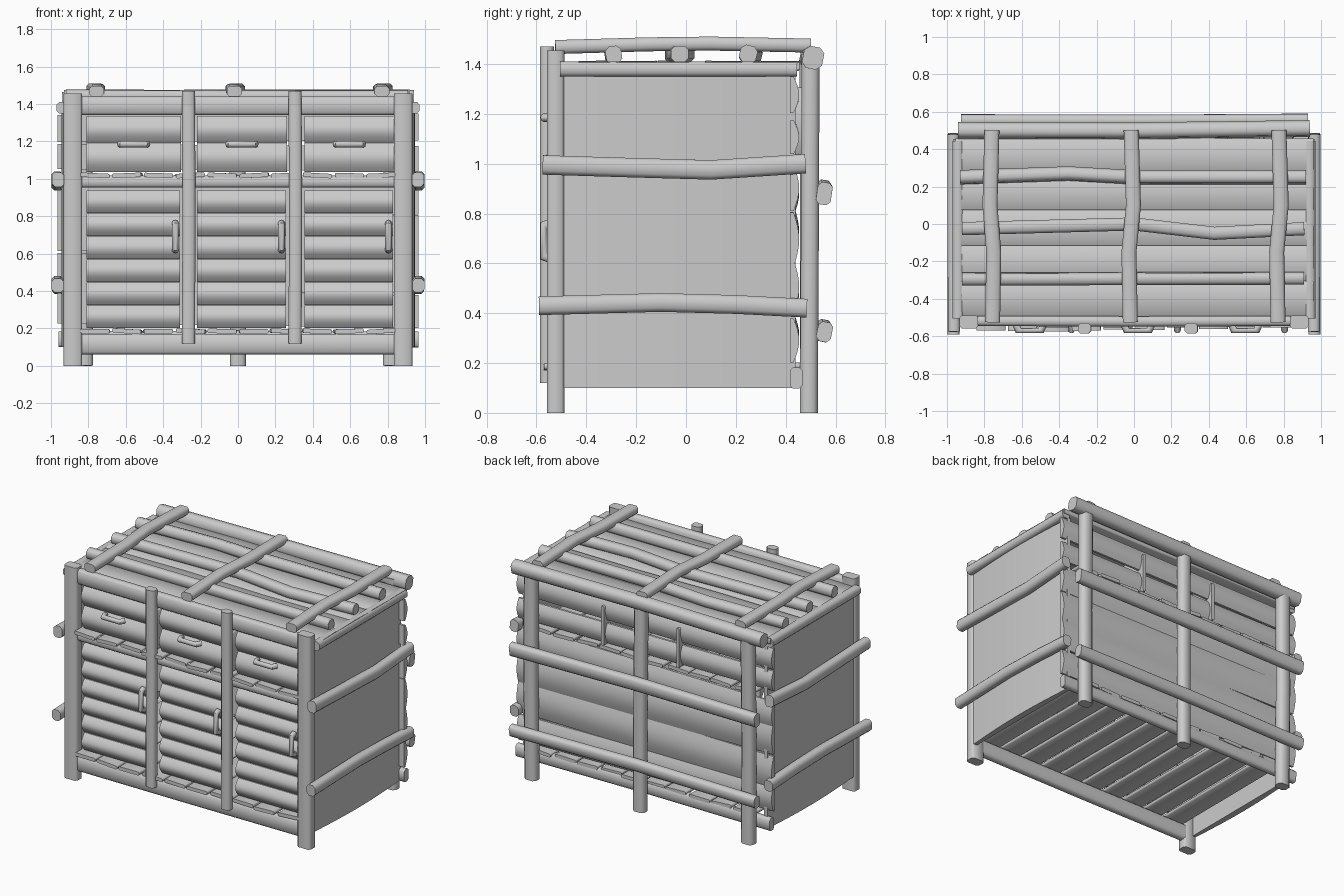
import bpy, math, random
from mathutils import Vector

if "Cube" in bpy.data.objects:
    bpy.data.objects.remove(bpy.data.objects["Cube"])

random.seed(4)
Z, Y = Vector((0, 0, 1)), Vector((0, 1, 0))


def make(name, rings, angle=35):
    """Loft equal-sized rings, cap both ends, shade smooth by angle."""
    n = len(rings[0])
    verts = [tuple(p) for r in rings for p in r]
    faces = [(i * n + j, i * n + (j + 1) % n, (i + 1) * n + (j + 1) % n, (i + 1) * n + j)
             for i in range(len(rings) - 1) for j in range(n)]
    faces += [tuple(reversed(range(n))), tuple(range(len(verts) - n, len(verts)))]
    me = bpy.data.meshes.new(name)
    me.from_pydata(verts, [], faces)
    ob = bpy.data.objects.new(name, me)
    bpy.context.collection.objects.link(ob)
    bpy.context.view_layer.objects.active = ob
    bpy.ops.object.select_all(action='DESELECT')
    ob.select_set(True)
    bpy.ops.object.mode_set(mode='EDIT')
    bpy.ops.mesh.select_all(action='SELECT')
    bpy.ops.mesh.normals_make_consistent(inside=False)
    bpy.ops.object.mode_set(mode='OBJECT')
    bpy.ops.object.shade_smooth_by_angle(angle=math.radians(angle))
    return ob


def beam(name, pts, w, h, roll=0, chamfer=0.25):
    """Rough-hewn beam: chamfered rectangle swept along a bent path."""
    pts = [Vector(p) for p in pts]
    a, b = w / 2, h / 2
    c = min(w, h) * chamfer
    prof = [(a, c - b), (a, b - c), (a - c, b), (c - a, b),
            (-a, b - c), (-a, c - b), (c - a, -b), (a - c, -b)]
    cr, sr = math.cos(roll), math.sin(roll)
    rings = []
    for i, p in enumerate(pts):
        t = (pts[min(i + 1, len(pts) - 1)] - pts[max(i - 1, 0)]).normalized()
        side = t.cross(Y if abs(t.z) > 0.8 else Z).normalized()
        up = side.cross(t)
        rings.append([p + side * (u * cr - v * sr) + up * (u * sr + v * cr) for u, v in prof])
    return make(name, rings, 50)


def slat(name, x0, x1, z0, z1, y, bulge, tilt=0, depth=0.02):
    """Horizontal board with a rounded outer face; bulge sign sets the facing."""
    s = 1 if bulge > 0 else -1
    rings = []
    for x, t in ((x0, -tilt), ((x0 + x1) / 2, 0), (x1, tilt)):
        r = [(x, y - s * depth, z1 + t), (x, y - s * depth, z0 + t)]
        for k in range(9):
            f = k / 8
            r.append((x, y + bulge * math.sin(math.pi * f), z0 + (z1 - z0) * f + t))
        rings.append(r)
    return make(name, rings)


def handle(name, cx, cz, vertical):
    """Small pull handle bowed out from the front."""
    pts = []
    for d, y in ((-0.075, -0.535), (-0.06, -0.57), (0.06, -0.57), (0.075, -0.535)):
        pts.append((cx, y, cz + d) if vertical else (cx + d, y, cz))
    rings = []
    for i, p in enumerate(pts):
        r = []
        for k in range(8):
            a = math.tau * k / 8
            u, v = 0.018 * math.cos(a), 0.014 * math.sin(a)
            inward = (0.014 if i < 2 else -0.014) * math.sin(a)
            if vertical:
                r.append((p[0] + u, p[1] + v, p[2] + inward))
            else:
                r.append((p[0] + inward, p[1] + v, p[2] + u))
        rings.append(r)
    return make(name, rings, 60)


# corner posts and centre back post
for s in (-1, 1):
    beam('front_post', [(s * 0.883, -0.523, 0), (s * 0.883, -0.523, 1.455)], 0.10, 0.07, 0, 0.18)
    beam('back_post', [(s * 0.82, 0.493, 0), (s * 0.825, 0.497, 0.7), (s * 0.82, 0.50, 1.44)], 0.09, 0.072)
beam('back_centre_post', [(0, 0.493, 0), (0.0, 0.493, 0.7), (-0.005, 0.49, 1.42)], 0.085, 0.07)

# front dividers and rails
for x in (-0.265, 0.305):
    beam('front_divider', [(x, -0.558, 0.12), (x + 0.003, -0.558, 0.8), (x, -0.558, 1.47)], 0.07, 0.055)
for z, h in ((0.115, 0.11), (0.985, 0.065), (1.39, 0.10)):
    beam('front_rail', [(-0.86, -0.518, z), (0, -0.521, z), (0.86, -0.518, z)], 0.055, h)

# drawers above, slatted doors below, with handles
for x0, x1 in ((-0.81, -0.305), (-0.22, 0.262), (0.355, 0.835)):
    for z0, z1 in ((1.035, 1.19), (1.19, 1.335)):
        slat('drawer_front', x0, x1, z0, z1, -0.505, -0.035)
    handle('drawer_handle', (x0 + x1) / 2, 1.185, False)
    for i in range(6):
        z = 0.2 + i * 0.123
        slat('door_slat', x0, x1 - 0.006, z + 0.003, z + 0.122, -0.505, -0.032)
    handle('door_handle', x1 - 0.03, 0.69, True)

# bowed side panels, top side rails and bent side rails
for s in (-1, 1):
    rings = []
    for z in (0.10, 1.36):
        r = [(s * 0.90, 0.44, z), (s * 0.90, -0.49, z)]
        for k in range(9):
            f = k / 8
            r.append((s * (0.925 + 0.02 * math.sin(math.pi * f)), -0.49 + 0.93 * f, z))
        rings.append(r)
    make('side_panel', rings)
    beam('side_top_rail', [(s * 0.94, -0.505, 1.38), (s * 0.94, 0.445, 1.38)], 0.06, 0.062)
    beam('side_middle_rail', [(s * 0.962, -0.575, 0.995), (s * 0.964, -0.25, 0.985),
                              (s * 0.966, 0.1, 0.975), (s * 0.966, 0.48, 1.0)], 0.064, 0.078)
    beam('side_lower_rail', [(s * 0.964, -0.59, 0.43), (s * 0.966, -0.1, 0.443),
                             (s * 0.964, 0.2, 0.435), (s * 0.962, 0.485, 0.42)], 0.064, 0.075)

# back boards
for z0, z1, t in ((1.20, 1.345, 0.004), (1.045, 1.18, -0.006), (0.80, 0.985, 0.01),
                  (0.60, 0.82, -0.015), (0.385, 0.61, 0.008), (0.215, 0.39, -0.012)):
    slat('back_board', -0.965, 0.965, z0, z1, 0.432, 0.022, t, 0.015)
beam('back_bottom_log', [(-0.96, 0.442, 0.142), (0, 0.44, 0.145), (0.965, 0.442, 0.14)], 0.05, 0.085)

# long back rails
beam('back_top_rail', [(-0.94, 0.50, 1.415), (0, 0.498, 1.425), (0.94, 0.51, 1.425)], 0.082, 0.09, 0.2)
beam('back_middle_rail', [(-0.925, 0.552, 0.885), (0, 0.55, 0.89), (0.93, 0.555, 0.88)], 0.06, 0.09, 0.15)
beam('back_lower_rail', [(-0.925, 0.553, 0.325), (0, 0.55, 0.335), (0.93, 0.556, 0.325)], 0.06, 0.08, 0.2)

# shelf and floor planks run front to back, their ends poke out
for name, z in (('shelf_plank', 1.018), ('floor_plank', 0.185)):
    for i in range(10):
        x = -0.765 + i * 0.17
        f, b = random.uniform(-0.575, -0.55), random.uniform(0.455, 0.48)
        beam(name, [(x, f, z), (x + random.uniform(-0.01, 0.01), b, z)], 0.155, 0.024,
             random.uniform(-0.07, 0.07))

# drawer partitions poke through the back
for x in (-0.265, 0.305):
    beam('drawer_partition', [(x, -0.52, 1.17), (x, 0.468, 1.17)], 0.022, 0.27)

# roof planks
for i in range(5):
    y = -0.40 + i * 0.19
    beam('roof_plank', [(-0.955, y, 1.39), (-0.3, y, 1.396), (0.3, y, 1.388), (0.96, y, 1.392)],
         0.192, 0.032, random.uniform(-0.03, 0.03), 0.15)

# roof battens lengthwise, then crosswise on top
beam('roof_long_batten', [(-0.93, 0.25, 1.435), (-0.35, 0.27, 1.437), (0.0, 0.25, 1.44), (0.92, 0.25, 1.44)], 0.07, 0.07, 0.25)
beam('roof_long_batten', [(-0.92, -0.025, 1.44), (0, 0.0, 1.44), (0.43, -0.05, 1.437), (0.91, -0.025, 1.44)], 0.07, 0.066)
beam('roof_long_batten', [(-0.92, -0.295, 1.44), (0.1, -0.292, 1.437), (0.91, -0.29, 1.437)], 0.064, 0.07, -0.15)
for x, bend in ((-0.76, 0.01), (-0.015, -0.012), (0.775, -0.012)):
    beam('roof_cross_batten', [(x + bend * 0.4, -0.525, 1.468), (x + bend, -0.15, 1.479),
                               (x - bend, 0.1, 1.482), (x, 0.50, 1.474)], 0.08, 0.056)
